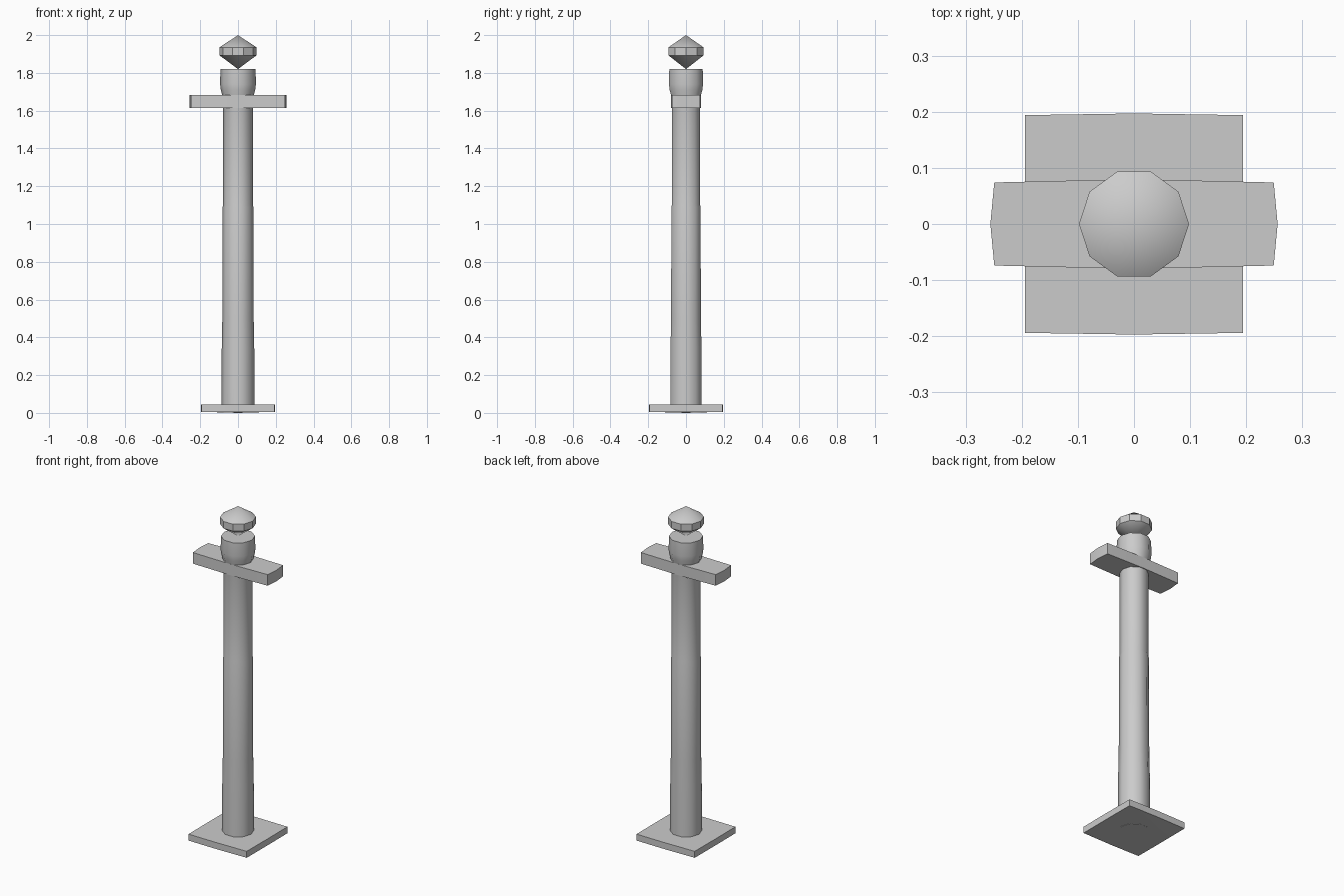
import bpy, bmesh, math

if "Cube" in bpy.data.objects:
    bpy.data.objects.remove(bpy.data.objects["Cube"])

SIDES = 10


def finish(name, bm, angle):
    bmesh.ops.recalc_face_normals(bm, faces=bm.faces)
    mesh = bpy.data.meshes.new(name)
    bm.to_mesh(mesh)
    bm.free()
    ob = bpy.data.objects.new(name, mesh)
    bpy.context.collection.objects.link(ob)
    if angle:
        bpy.ops.object.select_all(action='DESELECT')
        ob.select_set(True)
        bpy.context.view_layer.objects.active = ob
        bpy.ops.object.shade_smooth_by_angle(angle=math.radians(angle))
    return ob


def turned(name, profile, angle):
    """Revolve (radius, z) points into a ten-sided closed solid."""
    bm = bmesh.new()
    rings = []
    for r, z in profile:
        if r == 0:
            rings.append([bm.verts.new((0, 0, z))] * SIDES)
        else:
            rings.append([bm.verts.new((r * math.cos(math.tau * i / SIDES),
                                        r * math.sin(math.tau * i / SIDES), z))
                          for i in range(SIDES)])
    for a, b in zip(rings, rings[1:]):
        for i in range(SIDES):
            j = (i + 1) % SIDES
            corners = dict.fromkeys((a[i], a[j], b[j], b[i]))
            bm.faces.new(list(corners))
    for (r, _), ring in ((profile[0], rings[0]), (profile[-1], rings[-1])):
        if r:
            bm.faces.new(ring)
    return finish(name, bm, angle)


def slab(name, hx, hy, z0, z1, bulge_x, bulge_y, bulge_z):
    """Flat block whose sides and underside swell slightly at the middle."""
    bm = bmesh.new()
    bmesh.ops.create_cube(bm, size=2)
    long_edges = [e for e in bm.edges
                  if abs(e.verts[0].co.z - e.verts[1].co.z) < 0.1]
    bmesh.ops.subdivide_edges(bm, edges=long_edges, cuts=1, use_grid_fill=True)
    for v in bm.verts:
        x, y, z = v.co
        centre = abs(x) < 0.1 and abs(y) < 0.1
        v.co.x = x * (hx + (bulge_x if abs(y) < 0.1 else 0))
        v.co.y = y * (hy + (bulge_y if abs(x) < 0.1 else 0))
        v.co.z = z1 if z > 0 else z0 - (bulge_z if centre else 0)
    return finish(name, bm, 30)


# Square foot plate
slab("base_plate", 0.194, 0.194, 0.006, 0.045, 0.001, 0.003, 0.006)

# Tapering post that flares into the collar at the top
turned("post", [(0.087, 0.002), (0.086, 0.35), (0.083, 0.5), (0.081, 1.09),
                (0.079, 1.1), (0.079, 1.66), (0.083, 1.68), (0.091, 1.71),
                (0.095, 1.74), (0.093, 1.82)], 40)

# Cross bar through the post
slab("cross_bar", 0.249, 0.074, 1.615, 1.682, 0.007, 0.006, 0)

# Faceted finial standing on its point
turned("finial", [(0, 1.82), (0.098, 1.893), (0.098, 1.935), (0, 2.0)], 30)
